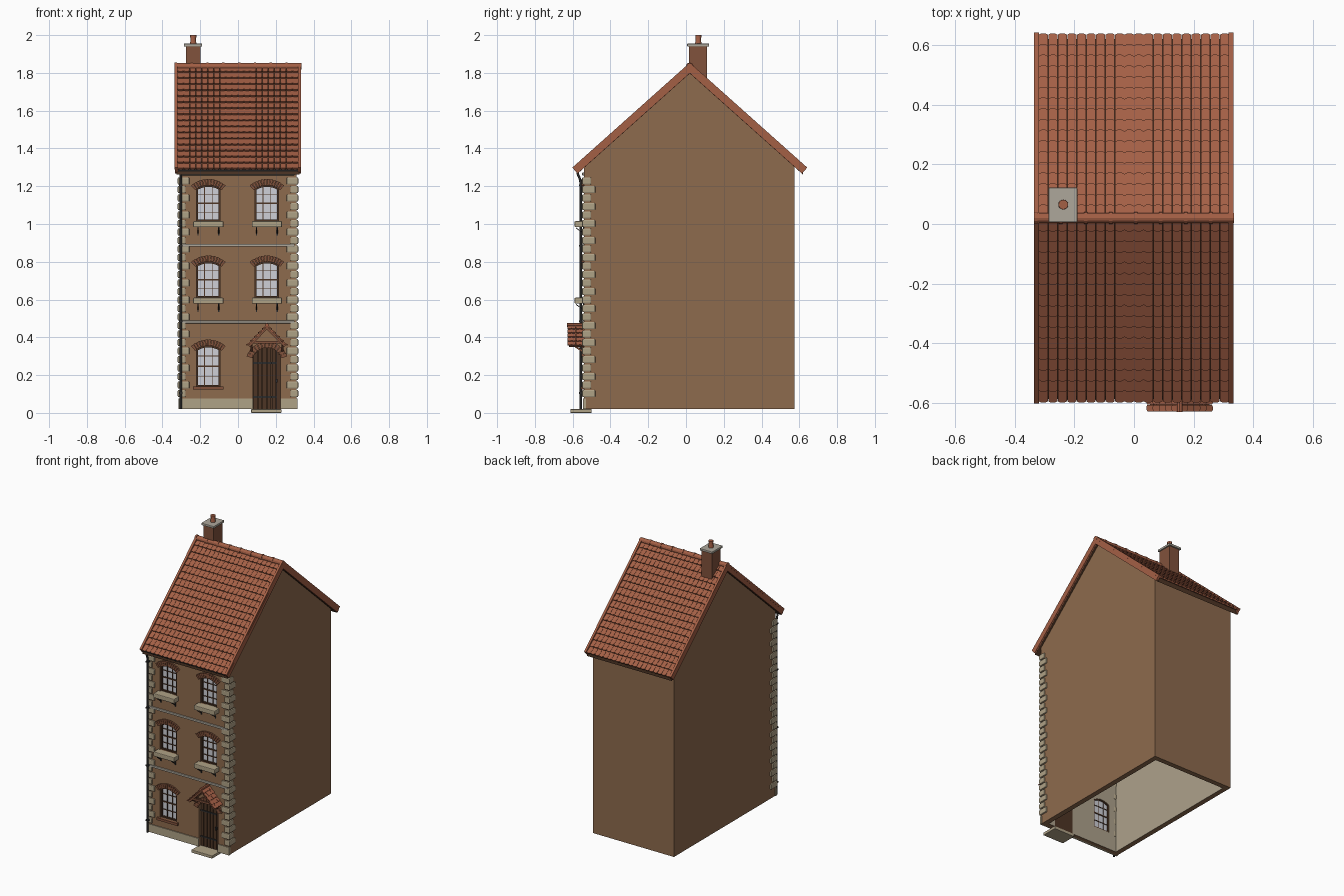
import bpy, bmesh, math
from mathutils import Vector

if "Cube" in bpy.data.objects:
    bpy.data.objects.remove(bpy.data.objects["Cube"])

def mat(name, c):
    m = bpy.data.materials.new(name)
    m.diffuse_color = (*c, 1)
    m.use_nodes = True
    m.node_tree.nodes["Principled BSDF"].inputs["Base Color"].default_value = m.diffuse_color
    return m

WALL = mat("render_wall", (0.27, 0.145, 0.075))
PLASTER = mat("plaster", (0.42, 0.36, 0.26))
TILE = mat("roof_tile", (0.37, 0.115, 0.06))
BRICK = mat("brick", (0.22, 0.085, 0.045))
STONE = mat("stone", (0.43, 0.36, 0.24))
PALE = mat("pale_stone", (0.42, 0.39, 0.33))
WOOD = mat("dark_wood", (0.075, 0.035, 0.018))
IRON = mat("iron", (0.025, 0.025, 0.025))
GLASS = mat("glass", (0.62, 0.63, 0.68))

FRONT, BACK, CY = -0.54, 0.575, 0.02
XZ = lambda u, v, d: (u, d, v)      # profile drawn on the front
YZ = lambda u, v, d: (d, u, v)      # profile drawn on the side

def prism(bm, pts, place, a, b):
    lo = [bm.verts.new(place(u, v, a)) for u, v in pts]
    hi = [bm.verts.new(place(u, v, b)) for u, v in pts]
    fs = [bm.faces.new(lo), bm.faces.new(hi[::-1])]
    n = len(pts)
    for i in range(n):
        j = (i + 1) % n
        fs.append(bm.faces.new((lo[j], lo[i], hi[i], hi[j])))
    return fs

def box(bm, x0, x1, y0, y1, z0, z1):
    prism(bm, [(x0, z0), (x1, z0), (x1, z1), (x0, z1)], XZ, y0, y1)

def strut(bm, x, w, y0, z0, y1, z1, t):
    """slanted bar in the YZ plane"""
    prism(bm, [(y0, z0), (y1, z1), (y1, z1 + t), (y0, z0 + t)], YZ, x - w / 2, x + w / 2)

def finish(bm, name, material, bevel=0):
    bmesh.ops.recalc_face_normals(bm, faces=bm.faces)
    me = bpy.data.meshes.new(name)
    bm.to_mesh(me)
    bm.free()
    ob = bpy.data.objects.new(name, me)
    bpy.context.collection.objects.link(ob)
    me.materials.append(material)
    if bevel:
        m = ob.modifiers.new("bevel", "BEVEL")
        m.width, m.segments = bevel, 2
    return ob

def arc(cx, zs, hw, rise):
    r = (hw * hw + rise * rise) / (2 * rise)
    return zs + rise - r, r, math.asin(min(1, hw / r))

def arch_outline(cx, z0, zs, hw, rise, n=10):
    zc, r, a = arc(cx, zs, hw, rise)
    top = [(cx + r * math.sin(t), zc + r * math.cos(t))
           for t in (a - 2 * a * i / n for i in range(n + 1))]
    return [(cx - hw, z0), (cx + hw, z0)] + top

def arch_ring(bm, cx, zs, hw, rise, h, n, gap, y0, y1, extra=0.0):
    """wedge blocks round an arch"""
    zc, r, a = arc(cx, zs, hw, rise)
    a += extra
    for i in range(n):
        t0, t1 = (-a + 2 * a * (i + e) / n for e in (gap, 1 - gap))
        prism(bm, [(cx + q * math.sin(t), zc + q * math.cos(t))
                   for t, q in ((t0, r), (t1, r), (t1, r + h), (t0, r + h))], XZ, y0, y1)

def tiles(bm, place, length, rows, u0, u1, cols, thick):
    """overlapping tiles on a slope; place(u, t, h) gives the 3D point"""
    L, w = length / rows, (u1 - u0) / cols
    for r in range(rows):
        t0, t1 = r * L, (r + 1) * L
        tilt = lambda u, t, h: place(u, t, h + thick * (t - t0) / L)
        for c in range(cols):
            a, b = u0 + c * w + w * .02, u0 + (c + 1) * w - w * .02
            k = w * 0.28
            prism(bm, [(a, t0), (b, t0), (b, t1 - k * .6), (b - k, t1), (a + k, t1), (a, t1 - k * .6)],
                  tilt, -thick * .6, thick * .5)

# openings: centre x, bottom, spring height, half width, rise
WINS = [(x, z, z + h - 0.02, 0.062, 0.02) for x, z, h in
        ((-0.157, 0.14, 0.215), (-0.157, 0.61, 0.19), (0.153, 0.61, 0.19),
         (-0.157, 1.015, 0.19), (0.153, 1.015, 0.19))]
DOOR = (0.153, 0.0, 0.3, 0.073, 0.045)

# hollow house walls, open at the bottom
SL = 0.893
ANG = math.atan(SL)
eave = lambda y: 1.797 - abs(y - CY) * SL
bm = bmesh.new()
fs = prism(bm, [(FRONT, 0.02), (BACK, 0.02), (BACK, eave(BACK)), (CY, 1.797), (FRONT, eave(FRONT))],
           YZ, -0.31, 0.31)
bmesh.ops.delete(bm, geom=[fs[2]], context="FACES")
walls = finish(bm, "house_walls", WALL)
walls.data.materials.append(PLASTER)
m = walls.modifiers.new("thickness", "SOLIDIFY")
m.thickness, m.offset, m.use_even_offset, m.material_offset = 0.035, -1, True, 1
bm = bmesh.new()
for o in WINS + [DOOR]:
    prism(bm, arch_outline(*o), XZ, FRONT - 0.05, FRONT + 0.08)
cut = finish(bm, "opening_cutter", WALL)
cut.hide_render = True
cut.display_type = "WIRE"
m = walls.modifiers.new("openings", "BOOLEAN")
m.object, m.operation, m.solver = cut, "DIFFERENCE", "EXACT"

# windows: glass, frames with glazing bars, brick arches, sills
glass, frame, brick, sill, iron = (bmesh.new() for _ in range(5))
for o in WINS:
    cx, z0, zs, hw, rise = o
    top = zs + rise
    prism(glass, arch_outline(*o), XZ, -0.518, -0.514)
    yf, yb = -0.53, -0.51
    box(frame, cx - hw, cx - hw + .008, yf, yb, z0, zs)
    box(frame, cx + hw - .008, cx + hw, yf, yb, z0, zs)
    box(frame, cx - hw, cx + hw, yf, yb, z0, z0 + .008)
    arch_ring(frame, cx, zs - .008, hw, rise, .008, 10, 0, yf, yb)
    for i in (1, 2):
        x = cx - hw + 2 * hw * i / 3
        box(frame, x - .0018, x + .0018, -.524, yb, z0, top - .006)
    for i in (1, 2, 3):
        z, t = z0 + (top - z0) * i / 4, .004 if i == 2 else .0018
        box(frame, cx - hw, cx + hw, -.524, yb, z - t, z + t)
    arch_ring(brick, cx, zs, hw, rise, 0.033, 12, .06, FRONT - .012, FRONT + .01, .1)
    if z0 < 0.3:                                   # plain brick sill
        box(brick, cx - .08, cx + .08, FRONT - .015, FRONT + .02, z0 - .017, z0)
    else:                                          # stone sill on iron brackets
        box(sill, cx - .08, cx + .08, -.59, FRONT + .02, z0 - .032, z0)
        for x in (cx - .055, cx + .055):
            strut(iron, x, .006, -.583, z0 - .038, FRONT, z0 - .068, .005)
            box(iron, x - .003, x + .003, FRONT - .005, FRONT, z0 - .075, z0 - .03)
dx, _, ds, dw, dr = DOOR
arch_ring(brick, dx, ds, dw, dr, 0.032, 13, .06, FRONT - .014, FRONT + .01, .15)
finish(glass, "window_glass", GLASS)
finish(frame, "window_frames", WOOD)
finish(brick, "brick_arches", BRICK)
finish(sill, "window_sills", STONE, .005)
finish(iron, "sill_brackets", IRON)

# plank door with straps, and its step
bm = bmesh.new()
prism(bm, arch_outline(dx, .02, ds, dw, dr), XZ, -.512, -.505)
zc, r, _ = arc(dx, ds, dw, dr)
for i in range(6):
    a, b = (dx - dw + 2 * dw * (i + e) / 6 for e in (.08, .92))
    arc_z = lambda x: zc + math.sqrt(r * r - (x - dx) ** 2)
    prism(bm, [(a, .02), (b, .02), (b, arc_z(b)), (a, arc_z(a))], XZ, -.522, -.51)
finish(bm, "plank_door", WOOD)
bm = bmesh.new()
for z in (.08, .26):
    box(bm, dx - dw, dx + dw * .7, -.526, -.52, z, z + .01)
box(bm, dx + .045, dx + .055, -.534, -.52, .16, .18)
finish(bm, "door_ironwork", IRON)
bm = bmesh.new()
box(bm, dx - .083, dx + .077, -.612, -.5, 0, .02)
finish(bm, "door_step", STONE, .003)

# corner stones, plinth and string courses
bm = bmesh.new()
n, pitch = 26, 1.17 / 26
for i in range(n):
    z = .08 + i * pitch
    lx, ly = (.062, .048) if i % 2 else (.042, .07)
    for s in (-1, 1):
        xs = sorted((s * .319, s * (.319 - lx)))
        box(bm, *xs, -.55, -.55 + ly, z + .003, z + pitch - .003)
finish(bm, "corner_stones", STONE, .006)
bm = bmesh.new()
for a, b in ((-.314, dx - dw), (dx + dw, .314)):
    box(bm, a, b, FRONT - .006, FRONT + .01, .02, .075)
finish(bm, "plinth", STONE)
bm = bmesh.new()
for z in (.474, .88, 1.258):
    box(bm, -.3, .3, FRONT - .01, FRONT + .01, z, z + .014)
finish(bm, "string_courses", PALE, .003)

# main roof: boards, tiles, verges, ridge
LEN = 0.61 / math.cos(ANG)
def main_slope(s):
    return lambda u, t, h: (u, CY + s * (t * math.cos(ANG) + h * math.sin(ANG)),
                            1.83 - t * math.sin(ANG) + h * math.cos(ANG))
half = .6
bm = bmesh.new()
prism(bm, [(CY - half, 1.83 - half * SL), (CY, 1.83), (CY + half, 1.83 - half * SL),
           (CY + half, 1.797 - half * SL), (CY, 1.797), (CY - half, 1.797 - half * SL)], YZ, -.325, .325)
finish(bm, "roof_boards", WOOD)
bm = bmesh.new()
verge = bmesh.new()
for s in (-1, 1):
    P = main_slope(s)
    tiles(bm, P, LEN, 17, -.32, .32, 20, .009)
    for x in (-.326, .326):
        prism(verge, [(x - .008, 0), (x + .008, 0), (x + .008, LEN), (x - .008, LEN)], P, -.024, .004)
        prism(verge, [(x - .009, 0), (x + .007, 0), (x + .007, LEN), (x - .009, LEN)], P, .004, .018)
finish(bm, "roof_tiles", TILE)
finish(verge, "roof_verges", TILE)
bm = bmesh.new()
for i in range(8):
    a = -.335 + i * .67 / 8
    for r, x0, x1 in ((.017, a, a + .67 / 8), (.02, a, a + .012)):
        prism(bm, [(CY + r * math.cos(k * math.pi / 6), 1.835 + r * math.sin(k * math.pi / 6))
                   for k in range(12)], YZ, x0, x1)
finish(bm, "ridge_tiles", TILE)

# chimney
bm = bmesh.new()
box(bm, -.276, -.198, .015, .112, 1.72, 1.945)
finish(bm, "chimney_stack", BRICK)
bm = bmesh.new()
box(bm, -.286, -.19, .006, .122, 1.94, 1.955)
finish(bm, "chimney_cap", PALE, .003)
bm = bmesh.new()
for r1, r2, z0, z1 in ((.017, .013, 1.95, 1.992), (.016, .016, 1.988, 2.0)):
    g = bmesh.ops.create_cone(bm, cap_ends=True, segments=16, radius1=r1, radius2=r2, depth=z1 - z0)
    bmesh.ops.translate(bm, verts=g["verts"], vec=(-.237, .065, (z0 + z1) / 2))
finish(bm, "chimney_pot", TILE)

# porch canopy over the door
PA, PL = math.atan(.11 / .107), math.hypot(.11, .103)
bm, wood = bmesh.new(), bmesh.new()
for s in (-1, 1):
    P = lambda u, t, h: (dx + s * (t * math.cos(PA) + h * math.sin(PA)), u,
                         .462 - t * math.sin(PA) + h * math.cos(PA))
    tiles(bm, P, PL, 5, -.628, FRONT, 4, .006)
    prism(wood, [(-.62, 0), (FRONT, 0), (FRONT, PL - .006), (-.62, PL - .006)], P, -.014, -.002)
    x = dx + s * .082
    strut(wood, x, .012, -.61, .362, FRONT, .315, .012)
    box(wood, x - .006, x + .006, -.615, FRONT, .362, .374)
    box(wood, x - .006, x + .006, FRONT - .012, FRONT, .305, .37)
box(wood, dx - .085, dx + .085, -.612, -.6, .367, .38)
prism(bm, [(dx + .01 * math.cos(k * math.pi / 4), .465 + .01 * math.sin(k * math.pi / 4))
           for k in range(8)], XZ, -.63, FRONT)
finish(bm, "porch_tiles", TILE)
finish(wood, "porch_frame", BRICK)

# gutter and downpipe
bm = bmesh.new()
ring = [math.pi + k * math.pi / 8 for k in range(9)]
prism(bm, [(-.572 + .014 * math.cos(t), 1.288 + .014 * math.sin(t)) for t in ring] +
      [(-.572 + .011 * math.cos(t), 1.288 + .011 * math.sin(t)) for t in ring[::-1]], YZ, -.32, .32)
for z in (.1, .48, .88, 1.2):
    box(bm, -.312, -.294, -.566, -.54, z, z + .01)
finish(bm, "gutter", IRON)
cu = bpy.data.curves.new("downpipe", "CURVE")
cu.dimensions, cu.bevel_depth, cu.bevel_resolution, cu.use_fill_caps = "3D", .0065, 2, True
sp = cu.splines.new("POLY")
path = [(-.572, 1.28), (-.572, 1.262), (-.566, 1.25), (-.561, 1.235), (-.557, 1.215), (-.557, .02)]
sp.points.add(len(path) - 1)
for p, (y, z) in zip(sp.points, path):
    p.co = (-.303, y, z, 1)
cu.materials.append(IRON)
bpy.context.collection.objects.link(bpy.data.objects.new("downpipe", cu))
